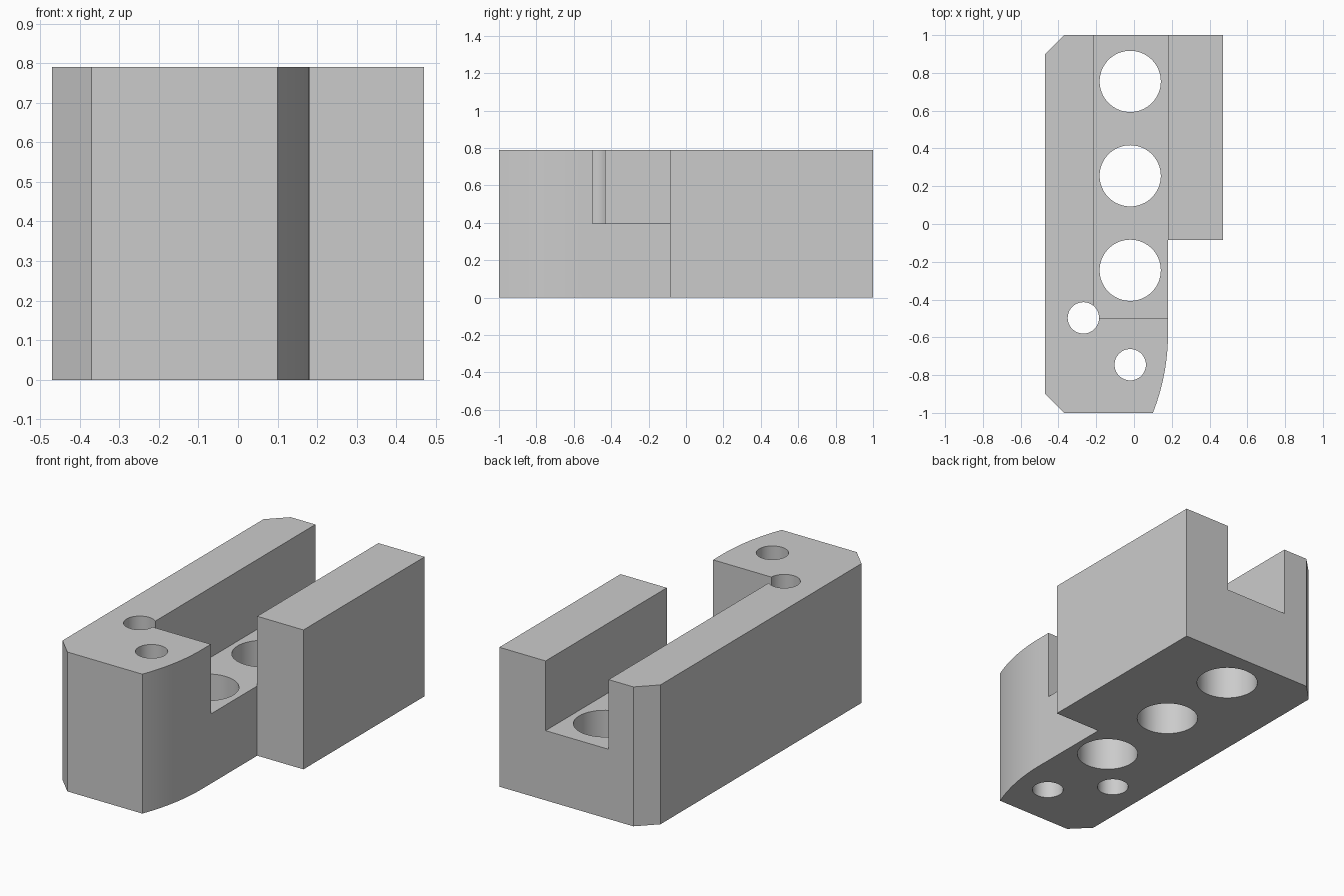
import bpy
import bmesh
from math import asin, cos, sin, radians

cube = bpy.data.objects.get("Cube")
if cube:
    bpy.data.objects.remove(cube, do_unlink=True)

HEIGHT = 0.79
FLOOR = 0.395
WALL_X = 0.18       # outer face of the nose and inner face of the right rail
STEP_Y = -0.085     # front end of the short rail

grey = bpy.data.materials.new("plain_grey")
grey.use_nodes = True
colour = (0.6, 0.6, 0.6, 1)
grey.diffuse_color = colour
grey.node_tree.nodes["Principled BSDF"].inputs["Base Color"].default_value = colour


def prism(name, outline, z0, z1):
    """Extrude a flat outline upward into a solid."""
    bm = bmesh.new()
    face = bm.faces.new([bm.verts.new((x, y, z0)) for x, y in outline])
    top = bmesh.ops.extrude_face_region(bm, geom=[face])["geom"]
    verts = [v for v in top if isinstance(v, bmesh.types.BMVert)]
    bmesh.ops.translate(bm, verts=verts, vec=(0, 0, z1 - z0))
    bmesh.ops.recalc_face_normals(bm, faces=bm.faces)
    mesh = bpy.data.meshes.new(name)
    bm.to_mesh(mesh)
    bm.free()
    mesh.materials.append(grey)
    obj = bpy.data.objects.new(name, mesh)
    bpy.context.collection.objects.link(obj)
    return obj


def circle(x, y, radius, sides=64):
    return [(x + radius * cos(radians(360 * i / sides)),
             y + radius * sin(radians(360 * i / sides))) for i in range(sides)]


def cut(body, cutter):
    """Subtract a cutter from the body and discard it."""
    cutter.hide_render = True
    mod = body.modifiers.new(cutter.name, "BOOLEAN")
    mod.operation = "DIFFERENCE"
    mod.solver = "EXACT"
    mod.object = cutter
    bpy.context.view_layer.objects.active = body
    bpy.ops.object.modifier_apply(modifier=mod.name)
    bpy.data.objects.remove(cutter, do_unlink=True)


# Block outline: chamfered left corners, rounded nose, stepped right rail
arc_start, arc_depth = -0.58, 0.08
arc_len = 1 + arc_start
radius = (arc_len ** 2 + arc_depth ** 2) / (2 * arc_depth)
sweep = asin(arc_len / radius)
steps = 16
nose = [(WALL_X - radius * (1 - cos(sweep * (1 - i / steps))),
         arc_start - radius * sin(sweep * (1 - i / steps)))
        for i in range(steps + 1)]
outline = [(-0.47, -0.9), (-0.37, -1)] + nose + [
    (WALL_X, STEP_Y), (0.47, STEP_Y), (0.47, 1), (-0.37, 1), (-0.47, 0.9)]
block = prism("guide_block", outline, 0, HEIGHT)

# Channel along the block, open at the back and at the right of the nose
channel = [(-0.215, -0.5), (0.3, -0.5), (WALL_X, STEP_Y),
           (WALL_X, 1.1), (-0.215, 1.1)]
cut(block, prism("channel_cutter", channel, FLOOR, HEIGHT + 0.1))

# Through holes: three large in the channel, two small near the front
holes = [(-0.02, y, 0.162) for y in (-0.245, 0.255, 0.755)]
holes += [(-0.02, -0.745, 0.083), (-0.268, -0.497, 0.083)]
for x, y, r in holes:
    cut(block, prism("hole_cutter", circle(x, y, r), -0.1, HEIGHT + 0.1))

# Smooth round walls, crisp edges
bpy.ops.object.select_all(action="DESELECT")
block.select_set(True)
bpy.context.view_layer.objects.active = block
bpy.ops.object.shade_smooth_by_angle(angle=radians(20))
